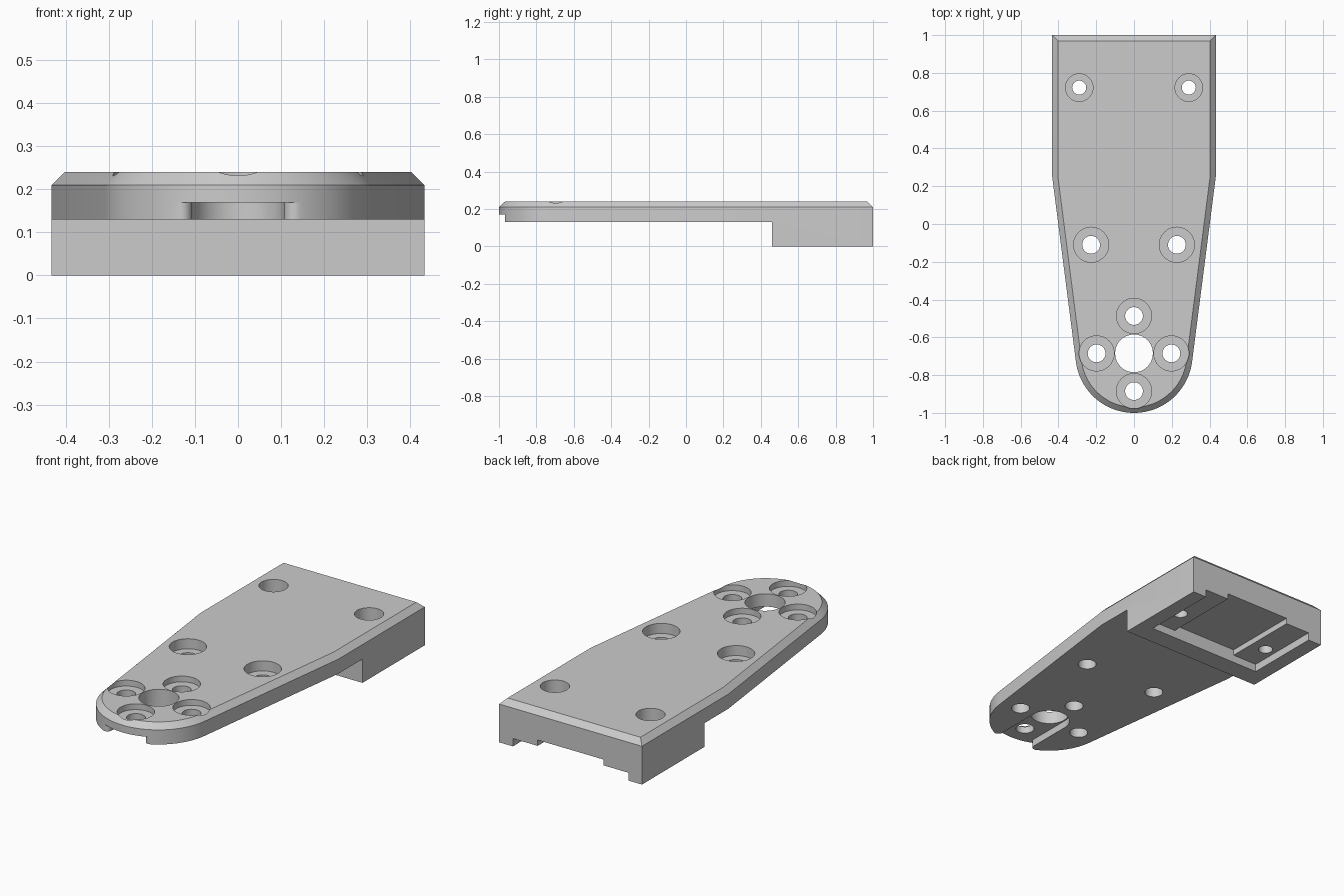
import bpy, bmesh
from math import sin, cos, pi, acos, atan2, hypot, radians, sqrt

if "Cube" in bpy.data.objects:
    bpy.data.objects.remove(bpy.data.objects["Cube"])

W, BACK, CY, R = 0.433, 1.0, -0.69, 0.31      # half width, back edge, nose centre and radius
TOP, UNDER, CH = 0.24, 0.13, 0.03             # top, underside of thin part, chamfer
KNEE = 0.25                                   # y where the taper begins
TAN = atan2(KNEE - CY, W) - acos(R / hypot(W, KNEE - CY))


def arc(cx, cy, r, a0, a1, n):
    return [(cx + r * cos(a0 + (a1 - a0) * i / n), cy + r * sin(a0 + (a1 - a0) * i / n))
            for i in range(n + 1)]


def loft(name, levels):
    """Solid through matching outlines: [(points, z), ...] from bottom to top."""
    bm = bmesh.new()
    rings = [[bm.verts.new((x, y, z)) for x, y in pts] for pts, z in levels]
    n = len(rings[0])
    bm.faces.new(rings[0])
    bm.faces.new(rings[-1])
    for lo, hi in zip(rings, rings[1:]):
        for i in range(n):
            j = (i + 1) % n
            bm.faces.new((lo[i], lo[j], hi[j], hi[i]))
    bmesh.ops.recalc_face_normals(bm, faces=bm.faces)
    me = bpy.data.meshes.new(name)
    bm.to_mesh(me)
    bm.free()
    ob = bpy.data.objects.new(name, me)
    bpy.context.collection.objects.link(ob)
    return ob


def outline(i):
    """Plate outline moved inward by i."""
    r, w = R - i, W - i
    y = CY + (r - w * cos(TAN)) / sin(TAN)
    return [(w, BACK - i), (-w, BACK - i), (-w, y)] + arc(0, CY, r, pi - TAN, 2 * pi + TAN, 48) + [(w, y)]


# Main plate with chamfered top edge
plate = loft("mounting_plate", [(outline(0), 0), (outline(0), TOP - CH), (outline(CH), TOP)])


def cut(pts, z0, z1):
    cutter = loft("cutter", [(pts, z0), (pts, z1)])
    cutter.hide_render = True
    mod = plate.modifiers.new("cut", 'BOOLEAN')
    mod.operation, mod.solver, mod.object = 'DIFFERENCE', 'EXACT', cutter
    bpy.context.view_layer.objects.active = plate
    bpy.ops.object.modifier_apply(modifier=mod.name)
    bpy.data.objects.remove(cutter)


def rect(x, y0, y1):
    return [(-x, y0), (x, y0), (x, y1), (-x, y1)]


def circle(x, y, r):
    return arc(x, y, r, 0, 2 * pi, 40)[:-1]


# Thin front section, leaving the rear block
cut(rect(0.6, -1.2, 0.46), -0.1, UNDER)

# Stepped pocket under the rear block, open at the back
cut(rect(0.35, 0.57, 1.1), -0.1, 0.043)
cut(rect(0.20, 0.57, 1.1), -0.1, 0.075)

# Slot under the nose with a rounded end and rounded mouth
s, f = 0.107, 0.025
fx = s + f
fy = CY - sqrt((R - f) ** 2 - fx ** 2)
ang = atan2(fy - CY, fx)
right = arc(fx, fy, f, -pi, ang, 8) + [((R + .05) * cos(ang), CY + (R + .05) * sin(ang)), (0.19, -1.1)]
left = [(-x, y) for x, y in right]
cut(arc(0, CY, s, 0, pi, 24) + left + right[::-1], 0.05, 0.17)

# Centre bore
cut(circle(0, CY + 0.005, 0.1), -0.1, 0.4)

# Counterbored screw holes: x, y, hole radius, bore radius, bore floor
holes = [(0, -0.487, 0.047, 0.093, 0.208), (0, -0.885, 0.047, 0.093, 0.208)]
for sx in (-1, 1):
    holes += [(sx * 0.198, -0.685, 0.047, 0.093, 0.208),
              (sx * 0.227, -0.11, 0.047, 0.093, 0.185),
              (sx * 0.29, 0.722, 0.037, 0.073, 0.11)]
for x, y, r, bore, floor in holes:
    cut(circle(x, y, r), -0.1, 0.4)
    cut(circle(x, y, bore), floor, 0.4)

plate.select_set(True)
bpy.context.view_layer.objects.active = plate
bpy.ops.object.shade_smooth_by_angle(angle=radians(25))
